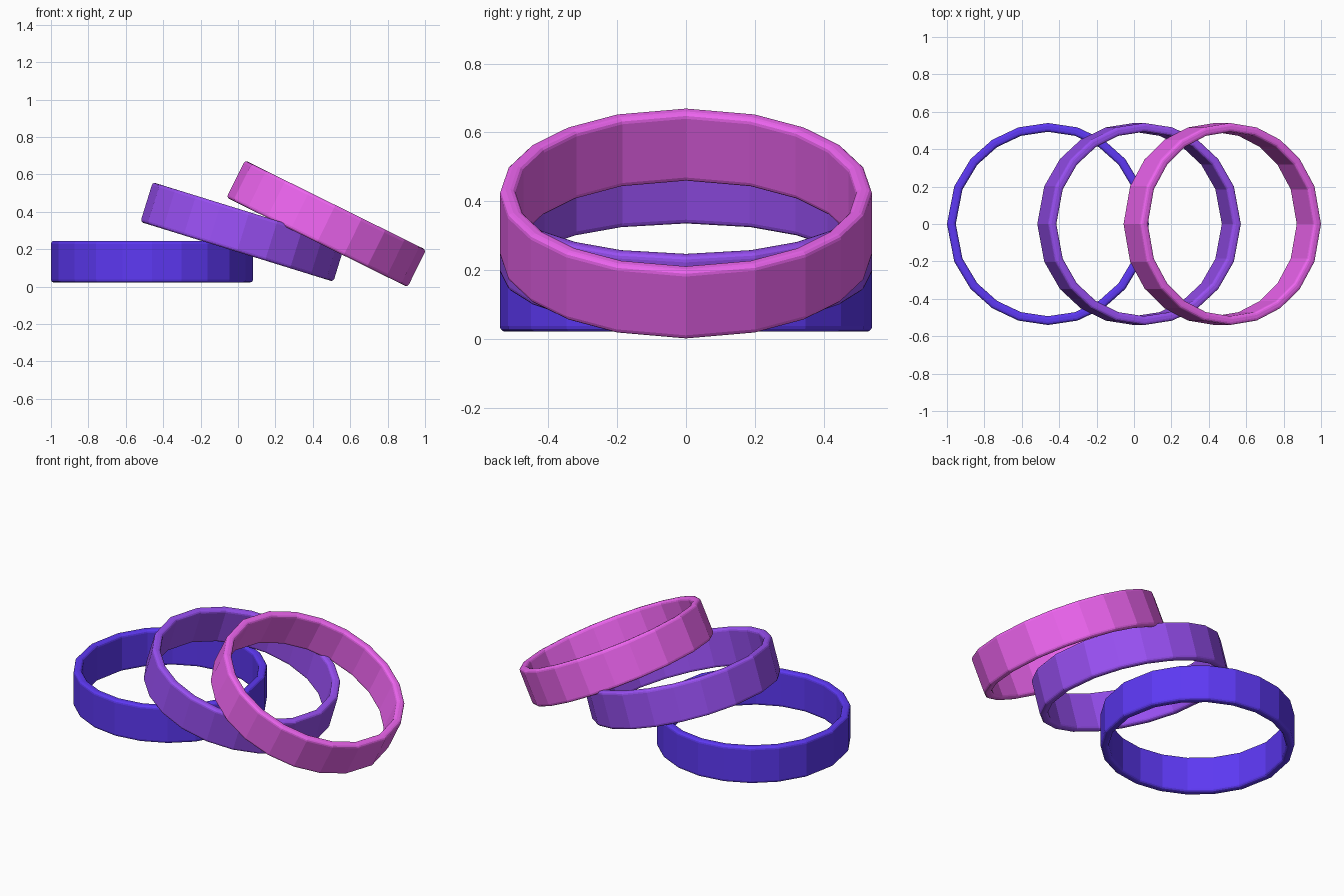
import bpy, bmesh
from math import radians, sin, cos

if "Cube" in bpy.data.objects:
    bpy.data.objects.remove(bpy.data.objects["Cube"])

OUTER, INNER, HALF_H, ROUND = 0.54, 0.493, 0.111, 0.016

# Slightly uneven facet angles, mirrored into all four quadrants
QUARTER = [0, 22, 40, 56.5, 73]
HALF = QUARTER + [90] + [180 - a for a in reversed(QUARTER[1:])]
ANGLES = [radians(a) for a in HALF + [a + 180 for a in HALF]]


def band_profile():
    """Rounded rectangle cross-section as (radius, height) points."""
    pts = []
    corners = [(OUTER - ROUND, HALF_H - ROUND, 0), (INNER + ROUND, HALF_H - ROUND, 90),
               (INNER + ROUND, ROUND - HALF_H, 180), (OUTER - ROUND, ROUND - HALF_H, 270)]
    for r, z, start in corners:
        for step in (0, 30, 60, 90):
            a = radians(start + step)
            pts.append((r + ROUND * cos(a), z + ROUND * sin(a)))
    return pts


def make_ring(name, x, z, tilt, color):
    profile = band_profile()
    bm = bmesh.new()
    loops = [[bm.verts.new((r * cos(a), r * sin(a), h)) for r, h in profile]
             for a in ANGLES]
    n = len(profile)
    for i, cur in enumerate(loops):
        nxt = loops[(i + 1) % len(loops)]
        for j in range(n):
            k = (j + 1) % n
            bm.faces.new((cur[j], nxt[j], nxt[k], cur[k]))
    bmesh.ops.recalc_face_normals(bm, faces=bm.faces)
    mesh = bpy.data.meshes.new(name)
    bm.to_mesh(mesh)
    bm.free()
    obj = bpy.data.objects.new(name, mesh)
    bpy.context.collection.objects.link(obj)
    obj.location = (x, 0, z)
    obj.rotation_euler = (0, radians(tilt), 0)
    mat = bpy.data.materials.new(name + "_color")
    mat.diffuse_color = (*color, 1)
    mat.use_nodes = True
    mat.node_tree.nodes["Principled BSDF"].inputs["Base Color"].default_value = mat.diffuse_color
    mesh.materials.append(mat)
    return obj


# Flat ring, then two rings each leaning on the one before
make_ring("blue_ring", -0.46, 0.133, 0, (0.11, 0.04, 0.90))
make_ring("purple_ring", 0.027, 0.292, 17.2, (0.32, 0.08, 0.90))
make_ring("pink_ring", 0.472, 0.336, 26.3, (0.85, 0.13, 0.87))
